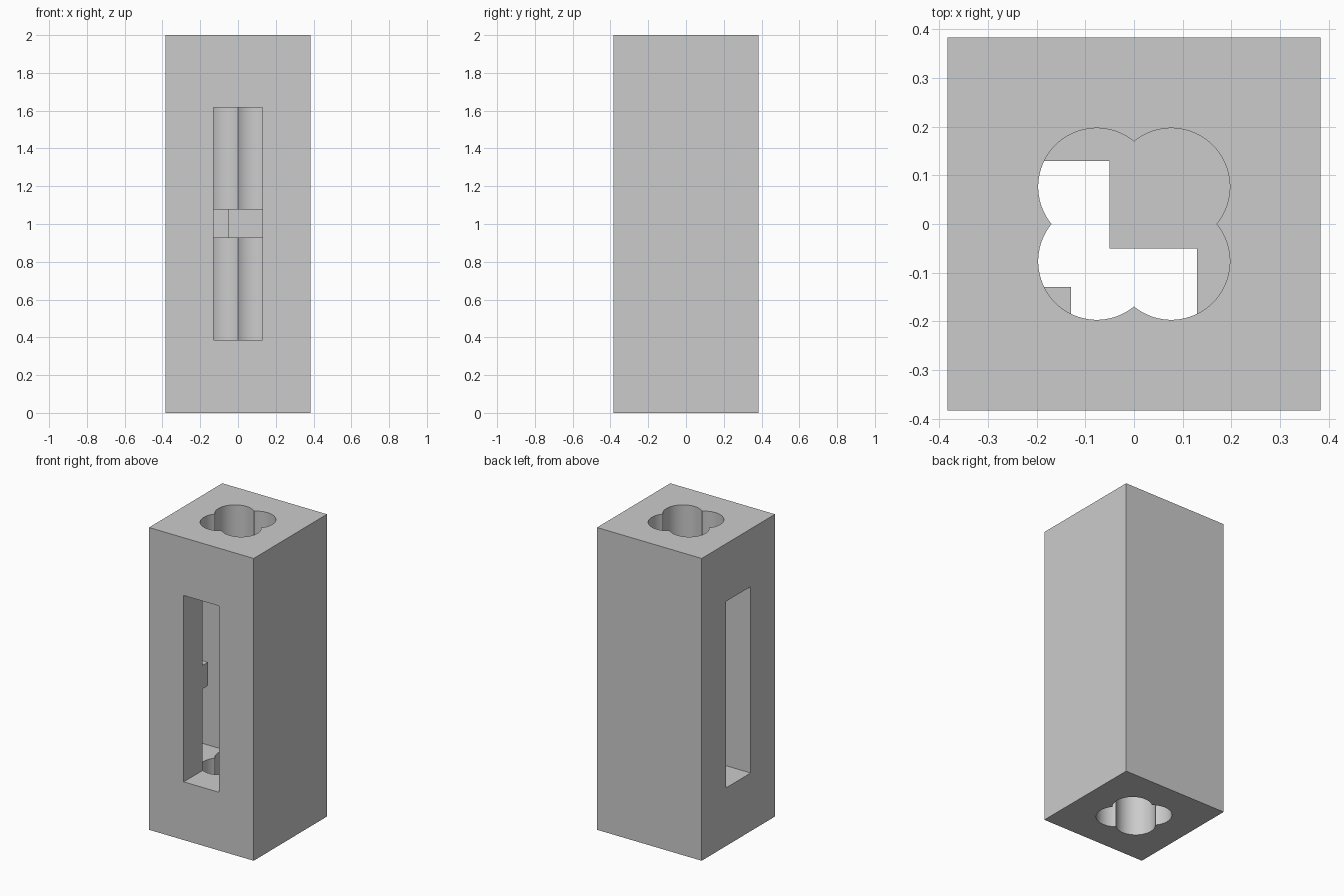
import bpy
import bmesh
from math import atan2, cos, sin, pi

cube = bpy.data.objects.get("Cube")
if cube:
    bpy.data.objects.remove(cube, do_unlink=True)

HALF = 0.383          # half width of the post
LOBE, RADIUS = 0.0765, 0.1205
SLOT = 0.129          # half width of the side slots
STOP = -0.05          # how far the slots reach inwards

grey = bpy.data.materials.new("plain grey")
grey.use_nodes = True
colour = (0.6, 0.6, 0.6, 1)
grey.diffuse_color = colour
grey.node_tree.nodes["Principled BSDF"].inputs["Base Color"].default_value = colour


def prism(name, outline, bottom, top):
    """Extrude a counter-clockwise outline from bottom to top."""
    bm = bmesh.new()
    face = bm.faces.new([bm.verts.new((x, y, bottom)) for x, y in outline])
    extruded = bmesh.ops.extrude_face_region(bm, geom=[face], use_keep_orig=True)
    verts = [v for v in extruded["geom"] if isinstance(v, bmesh.types.BMVert)]
    bmesh.ops.translate(bm, verts=verts, vec=(0, 0, top - bottom))
    bmesh.ops.recalc_face_normals(bm, faces=bm.faces)
    mesh = bpy.data.meshes.new(name)
    bm.to_mesh(mesh)
    bm.free()
    mesh.materials.append(grey)
    obj = bpy.data.objects.new(name, mesh)
    bpy.context.collection.objects.link(obj)
    return obj


def clover(steps=32):
    """Outline of four overlapping circles."""
    notch = LOBE + (RADIUS ** 2 - LOBE ** 2) ** 0.5
    overlap = atan2(LOBE, notch - LOBE)
    points = []
    for lobe in range(4):
        turn = lobe * pi / 2
        cx = LOBE * (cos(turn) - sin(turn))
        cy = LOBE * (sin(turn) + cos(turn))
        for i in range(steps):
            a = turn - overlap + (pi / 2 + 2 * overlap) * i / steps
            points.append((cx + RADIUS * cos(a), cy + RADIUS * sin(a)))
    return points


def cut(target, cutter):
    cutter.hide_render = True
    mod = target.modifiers.new("cut", "BOOLEAN")
    mod.operation = "DIFFERENCE"
    mod.solver = "EXACT"
    mod.object = cutter
    bpy.ops.object.modifier_apply(modifier=mod.name)
    bpy.data.objects.remove(cutter, do_unlink=True)


# Square post
post = prism("post", [(-HALF, -HALF), (HALF, -HALF), (HALF, HALF), (-HALF, HALF)], 0, 2)
bpy.context.view_layer.objects.active = post
post.select_set(True)

# Clover bores from both ends, leaving a solid web in the middle
cut(post, prism("upper_bore", clover(), 1.08, 2.1))
cut(post, prism("lower_bore", clover(), -0.1, 0.925))

# Tall slots in two neighbouring faces, meeting inside as an L
OUT = -0.5
slots = [(-SLOT, OUT), (SLOT, OUT), (SLOT, STOP), (STOP, STOP),
         (STOP, SLOT), (OUT, SLOT), (OUT, -SLOT), (-SLOT, -SLOT)]
cut(post, prism("slots", slots, 0.385, 1.618))

bpy.ops.object.shade_smooth_by_angle(angle=pi / 6)
